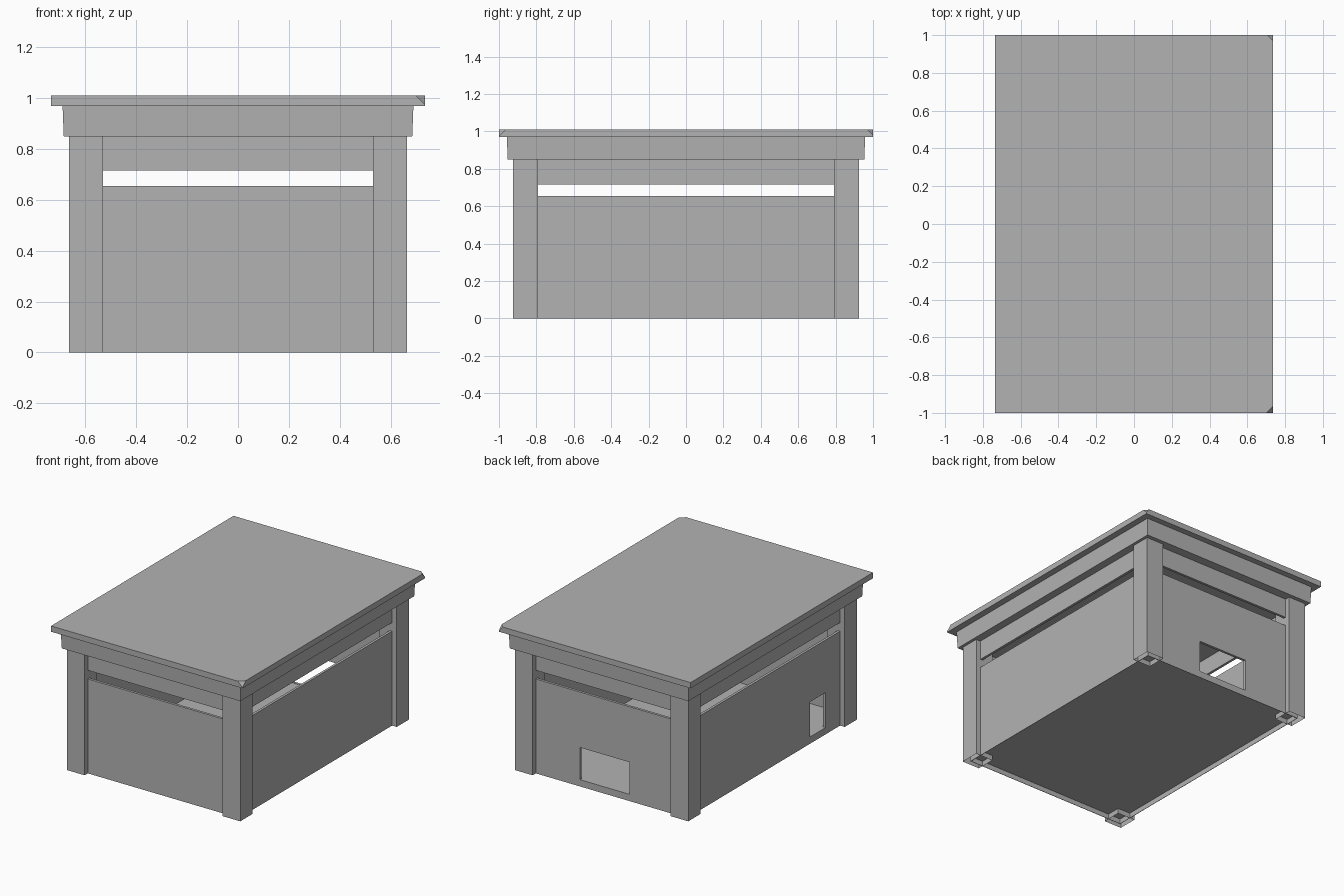
import bpy, bmesh
from mathutils import Matrix, Vector

cube = bpy.data.objects.get("Cube")
if cube:
    bpy.data.objects.remove(cube, do_unlink=True)

concrete = bpy.data.materials.new("concrete_grey")
concrete.use_nodes = True
GREY = (0.45, 0.45, 0.45, 1)
concrete.diffuse_color = GREY
concrete.node_tree.nodes["Principled BSDF"].inputs["Base Color"].default_value = GREY


def box_mesh(lo, hi):
    """Box between two corners."""
    bm = bmesh.new()
    lo, hi = Vector(lo), Vector(hi)
    mat = Matrix.Translation((lo + hi) / 2) @ Matrix.Diagonal((*(hi - lo), 1))
    bmesh.ops.create_cube(bm, size=1, matrix=mat)
    return bm


def faces_facing(bm, z):
    bm.normal_update()
    return [f for f in bm.faces if f.normal.z * z > 0.9]


def finish(name, bm):
    mesh = bpy.data.meshes.new(name)
    bm.to_mesh(mesh)
    bm.free()
    mesh.materials.append(concrete)
    ob = bpy.data.objects.new(name, mesh)
    bpy.context.collection.objects.link(ob)
    return ob


def recess(bm, z, rim, depth):
    """Sink the top (z=1) or bottom (z=-1) face, leaving a rim."""
    face = faces_facing(bm, z)
    bmesh.ops.inset_region(bm, faces=face, thickness=rim)
    new = bmesh.ops.extrude_discrete_faces(bm, faces=face)["faces"]
    bmesh.ops.translate(bm, verts=new[0].verts, vec=(0, 0, -z * depth))


WX, WY, WALL = 0.63, 0.89, 0.025

# Lower walls and floor as one thin-walled tray, hollow underneath
bm = box_mesh((-WX, -WY, 0), (WX, WY, 0.655))
recess(bm, 1, WALL, 0.61)
recess(bm, -1, 0.004, 0.035)
walls = finish("lower_walls", bm)

# Doorways: wide one in the back, narrow one in the right side
doors = (("back_doorway_cutter", (-0.19, WY - 0.1, 0.047), (0.19, WY + 0.1, 0.27)),
         ("side_doorway_cutter", (-WX - 0.1, -0.63, 0.047), (-WX + 0.1, -0.46, 0.29)))
for name, lo, hi in doors:
    cutter = finish(name, box_mesh(lo, hi))
    cutter.hide_render = True
    cutter.hide_viewport = True
    cutter.display_type = 'WIRE'
    mod = walls.modifiers.new(name, 'BOOLEAN')
    mod.operation = 'DIFFERENCE'
    mod.solver = 'EXACT'
    mod.object = cutter

# Hanging lintel above the viewing slit
bm = box_mesh((-WX, -WY, 0.715), (WX, WY, 0.86))
recess(bm, -1, WALL, 0.12)
finish("lintel", bm)

# Corner posts, open at the foot
for sx, side in ((1, "left"), (-1, "right")):
    for sy, end in ((-1, "front"), (1, "back")):
        xs, ys = sorted((sx * 0.53, sx * 0.665)), sorted((sy * 0.79, sy * 0.925))
        bm = box_mesh((xs[0], ys[0], 0), (xs[1], ys[1], 0.86))
        bmesh.ops.delete(bm, geom=faces_facing(bm, -1), context='FACES')
        finish(f"{end}_{side}_post", bm)

# Ring beam, slightly narrower at its lower edge
bm = box_mesh((-0.69, -0.958, 0.85), (0.69, 0.958, 0.972))
for v in bm.verts:
    if v.co.z < 0.9:
        v.co.x *= 0.993
        v.co.y *= 0.995
finish("ring_beam", bm)

# Roof slab with chipped upper corners on the left side
bm = box_mesh((-0.735, -1, 0.97), (0.735, 1, 1.01))
for sy, size in ((-1, 0.035), (1, 0.03)):
    corner = [v for v in bm.verts if v.co.x > 0.7 and v.co.y * sy > 0.9 and v.co.z > 1]
    bmesh.ops.bevel(bm, geom=corner, offset=size, segments=1, affect='VERTICES')
finish("roof_slab", bm)
